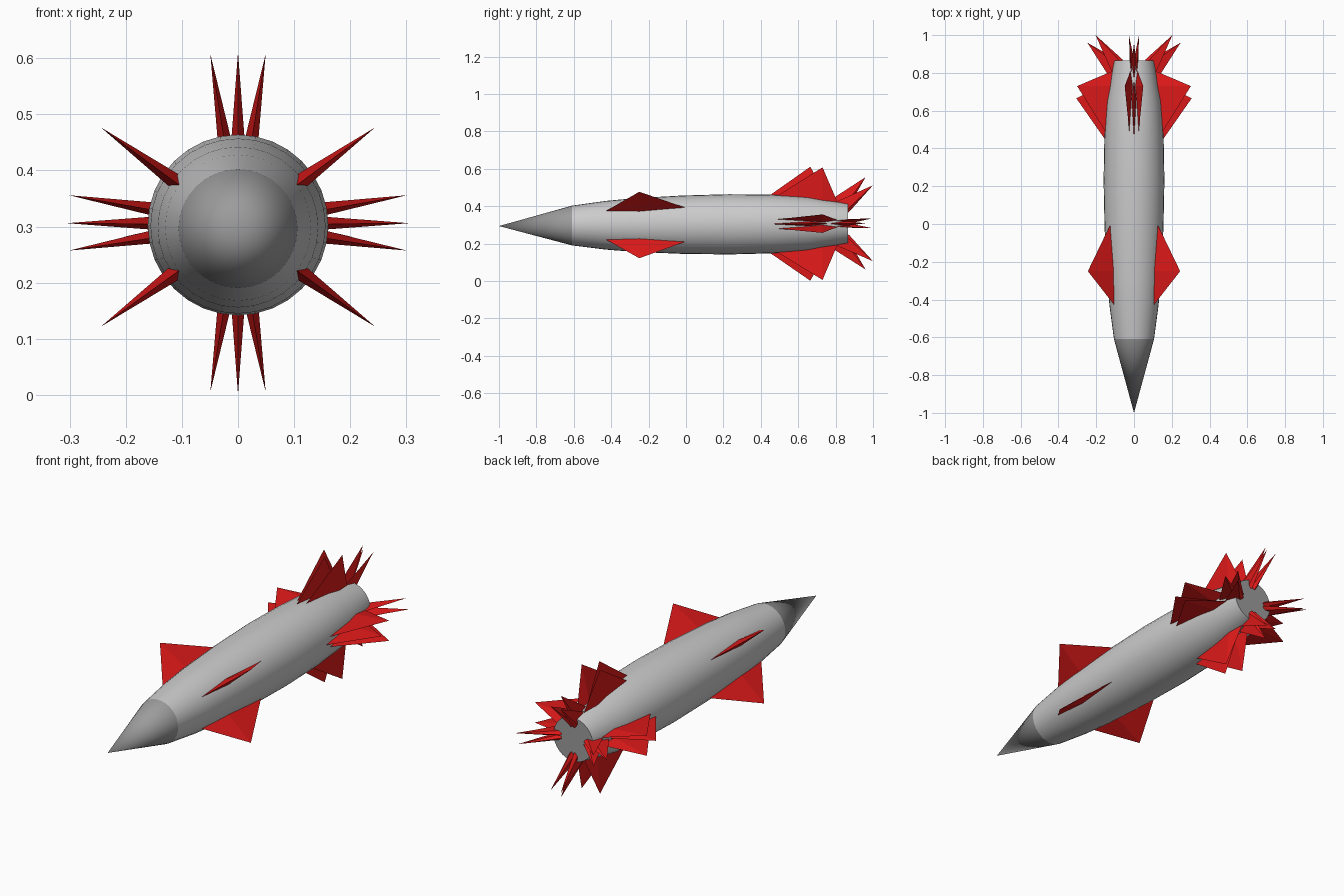
import bpy, math

if "Cube" in bpy.data.objects:
    bpy.data.objects.remove(bpy.data.objects["Cube"])

SEG = 32


def axis_z(y):
    # body axis is pitched very slightly
    return 0.301 + 0.0075 * y


def material(name, rgb):
    m = bpy.data.materials.new(name)
    m.diffuse_color = (*rgb, 1)
    m.use_nodes = True
    m.node_tree.nodes["Principled BSDF"].inputs["Base Color"].default_value = m.diffuse_color
    return m


red = material("red_paint", (0.75, 0.01, 0.01))
dark = material("dark_grey", (0.33, 0.33, 0.33))


def add_mesh(name, verts, faces, mat=None, smooth=False):
    me = bpy.data.meshes.new(name)
    me.from_pydata(verts, [], faces)
    ob = bpy.data.objects.new(name, me)
    bpy.context.collection.objects.link(ob)
    if mat:
        me.materials.append(mat)
    if smooth:
        bpy.ops.object.select_all(action='DESELECT')
        ob.select_set(True)
        bpy.context.view_layer.objects.active = ob
        bpy.ops.object.shade_smooth_by_angle(angle=math.radians(40))
    return ob


def polar(y, r, a):
    return (r * math.cos(a), y, axis_z(y) + r * math.sin(a))


def lathe(name, profile, mat=None):
    # revolve (y, r) pairs about the long axis; r = 0 makes a pole
    verts, rings = [], []
    for y, r in profile:
        n = SEG if r > 0 else 1
        rings.append([len(verts) + i % n for i in range(SEG)])
        verts += [polar(y, r, math.tau * i / SEG) for i in range(n)]
    faces = []
    for a, b in zip(rings, rings[1:]):
        for i in range(SEG):
            j = (i + 1) % SEG
            q = [a[i], b[i], b[j], a[j]]
            faces.append(list(dict.fromkeys(q)))
    return add_mesh(name, verts, faces, mat, True)


# fuselage, nose cone and tail plate
lathe("body", [(-0.61, 0.106), (-0.43, 0.130), (-0.28, 0.143), (-0.02, 0.156),
               (0.23, 0.161), (0.45, 0.157), (0.65, 0.144), (0.865, 0.106)])
lathe("nose_cone", [(-1.0, 0), (-0.61, 0.106)], dark)
lathe("tail_plate", [(0.865, 0.106), (0.865, 0)], dark)


def fin(name, front, tip, back, half, ang):
    # spike with a kite-shaped base, thickest beside the tip
    t = min(0.8, max(0.2, (tip[0] - front[0]) / (back[0] - front[0])))
    my = front[0] + t * (back[0] - front[0])
    mr = front[1] + t * (back[1] - front[1])
    dx, dz = -math.sin(ang) * half, math.cos(ang) * half
    m = polar(my, mr, ang)
    verts = [polar(*front, ang), (m[0] + dx, m[1], m[2] + dz),
             polar(*back, ang), (m[0] - dx, m[1], m[2] - dz), polar(*tip, ang)]
    faces = [(0, 1, 4), (1, 2, 4), (2, 3, 4), (3, 0, 4), (3, 2, 1, 0)]
    add_mesh(name, verts, faces, red)


# four diagonal mid fins
for k, deg in enumerate((36, 144, 216, 324)):
    fin(f"mid_fin_{k}", (-0.43, 0.128), (-0.25, 0.302), (0.0, 0.153),
        0.014, math.radians(deg))

# tail fins: clusters of three on each side, in a large and a rear set
for k in range(4):
    for s in (-1, 0, 1):
        a = math.radians(90 * k + 9.3 * s)
        b = math.radians(90 * k + 7.5 * s)
        if s == 0:
            fin(f"tail_fin_{k}_mid", (0.45, 0.155), (0.665, 0.305), (0.76, 0.125), 0.013, a)
            fin(f"rear_fin_{k}_mid", (0.77, 0.125), (0.96, 0.247), (0.87, 0.09), 0.013, b)
        else:
            fin(f"tail_fin_{k}_{s}", (0.49, 0.154), (0.73, 0.305), (0.81, 0.115), 0.014, a)
            fin(f"rear_fin_{k}_{s}", (0.80, 0.116), (1.0, 0.205), (0.87, 0.06), 0.013, b)
